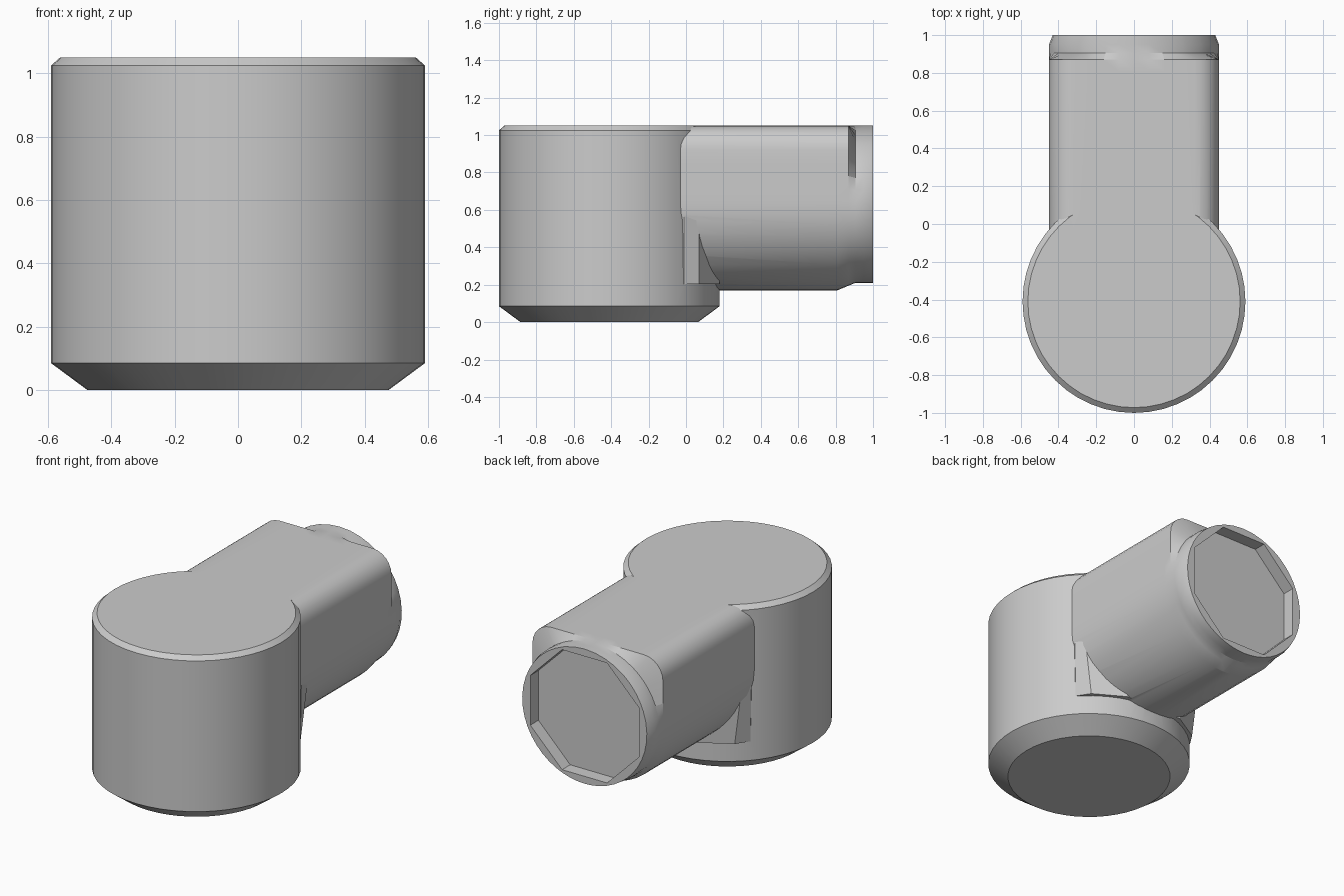
import bpy, bmesh, math
from math import sin, cos, pi

if "Cube" in bpy.data.objects:
    bpy.data.objects.remove(bpy.data.objects["Cube"])

grey = bpy.data.materials.new("plain grey")
grey.diffuse_color = (0.6, 0.6, 0.6, 1)
grey.use_nodes = True
grey.node_tree.nodes["Principled BSDF"].inputs["Base Color"].default_value = grey.diffuse_color


def loft(name, rings):
    """Skin a list of equal-length rings and cap both ends."""
    bm = bmesh.new()
    rows = [[bm.verts.new(p) for p in r] for r in rings]
    n = len(rows[0])
    for a, b in zip(rows, rows[1:]):
        for i in range(n):
            j = (i + 1) % n
            bm.faces.new((a[i], a[j], b[j], b[i]))
    bm.faces.new(rows[0])
    bm.faces.new(rows[-1])
    bmesh.ops.recalc_face_normals(bm, faces=bm.faces)
    me = bpy.data.meshes.new(name)
    bm.to_mesh(me)
    bm.free()
    ob = bpy.data.objects.new(name, me)
    bpy.context.collection.objects.link(ob)
    me.materials.append(grey)
    return ob


def boolean(target, other, op):
    bpy.context.view_layer.objects.active = target
    m = target.modifiers.new(op, 'BOOLEAN')
    m.operation, m.object, m.solver = op, other, 'EXACT'
    bpy.ops.object.modifier_apply(modifier=m.name)
    bpy.data.objects.remove(other)


# upright round body with chamfered ends
def circle(r, z, n=48):
    return [(r * cos(2 * pi * i / n), -0.41 + r * sin(2 * pi * i / n), z) for i in range(n)]


body = loft("elbow_body", [circle(0.475, 0), circle(0.59, 0.085),
                           circle(0.59, 1.025), circle(0.562, 1.05)])

# arm cross-section: round below, straight sides, rounded top corners
W, TOP, MID, F = 0.45, 1.05, 0.64, 0.13


def d_section(bottom):
    half = [(W * sin(t), MID - (MID - bottom) * cos(t))
            for t in (pi / 2 * i / 12 for i in range(13))]
    half += [(W, MID + 0.28 * k / 4) for k in range(1, 4)]
    half += [(W - F + F * cos(t), TOP - F + F * sin(t))
             for t in (pi / 2 * i / 6 for i in range(7))]
    half += [((W - F) * k / 4, TOP) for k in (3, 2, 1)]
    half += [(0, TOP)]
    return half + [(-x, z) for x, z in half[-2:0:-1]]


def d_ring(y, bottom):
    return [(x, y, z) for x, z in d_section(bottom)]


def round_ring(y, rx, rz):
    ring = []
    for x, z in d_section(0.17):
        t = math.atan2((z - 0.63) / 0.42, x / W)
        ring.append((rx * cos(t), y, 0.63 + rz * sin(t)))
    return ring


arm = loft("arm", [d_ring(-0.35, 0.17), d_ring(0.81, 0.17), d_ring(0.87, 0.195),
                   round_ring(0.905, 0.45, 0.42), round_ring(0.95, 0.45, 0.42),
                   round_ring(1.0, 0.43, 0.42)])

# octagonal recess in the arm's end
octagon = [(0.405 * cos(pi / 8 + pi / 4 * i), 0.63 + 0.405 * sin(pi / 8 + pi / 4 * i))
           for i in range(8)]
recess = loft("recess_cutter", [[(x, y, z) for x, z in octagon] for y in (0.92, 1.1)])
boolean(arm, recess, 'DIFFERENCE')


# tapered web under the arm where it meets the body
def web_ring(z, pts):
    return [(x, y, z) for x, y in pts] + [(-x, y, z) for x, y in reversed(pts)]


web = loft("web", [
    web_ring(0.205, [(0.3, -0.3), (0.437, -0.01), (0.385, 0.07), (0.2, 0.178)]),
    web_ring(0.62, [(0.3, -0.3), (0.445, -0.01), (0.44, 0.07), (0.3, 0.178)])])

boolean(body, arm, 'UNION')
boolean(body, web, 'UNION')

bpy.ops.object.select_all(action='DESELECT')
body.select_set(True)
bpy.context.view_layer.objects.active = body
bpy.ops.object.shade_smooth_by_angle(angle=math.radians(22))
